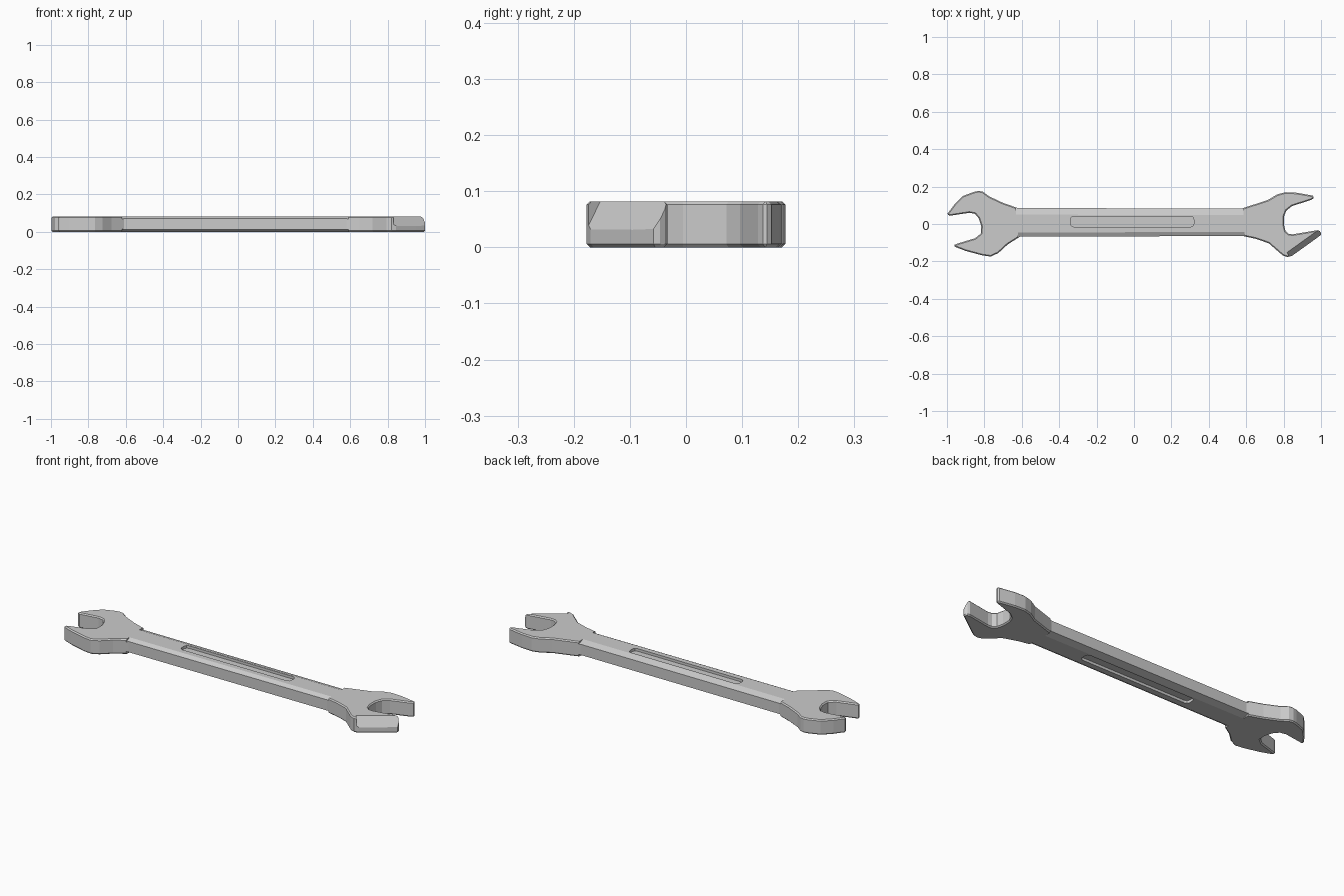
import bpy, bmesh, math
from mathutils import Vector

if "Cube" in bpy.data.objects:
    bpy.data.objects.remove(bpy.data.objects["Cube"])

H = 0.082  # overall thickness


def make_object(name, bm):
    bmesh.ops.recalc_face_normals(bm, faces=bm.faces[:])
    me = bpy.data.meshes.new(name)
    bm.to_mesh(me)
    bm.free()
    ob = bpy.data.objects.new(name, me)
    bpy.context.collection.objects.link(ob)
    return ob


def prism(name, bottom, top):
    """Solid between two matching closed rings."""
    bm = bmesh.new()
    a = [bm.verts.new(p) for p in bottom]
    b = [bm.verts.new(p) for p in top]
    bm.faces.new(a[::-1])
    bm.faces.new(b)
    n = len(a)
    for i in range(n):
        j = (i + 1) % n
        bm.faces.new((a[i], a[j], b[j], b[i]))
    return make_object(name, bm)


def chamfer(p, q, inset, depth, top):
    """Wedge that shaves the upper or lower rim along p-q (interior on the left)."""
    p, q = Vector(p), Vector(q)
    d = (q - p).normalized()
    out = Vector((d.y, -d.x))
    prof = [(-2 * inset, depth), (inset, -2 * depth), (inset, depth)]
    rings = []
    for e in (p, q):
        rings.append([(e.x + out.x * o, e.y + out.y * o, H + z if top else -z) for o, z in prof])
    return prism("chamfer_cutter", *rings)


# Outline of the whole wrench, clockwise from the left upper jaw tip
left_top = [(-1.0, 0.052), (-0.96, 0.105), (-0.915, 0.15), (-0.855, 0.172), (-0.83, 0.177),
            (-0.808, 0.173), (-0.775, 0.148), (-0.70, 0.113), (-0.62, 0.085)]
right_jaws = [(0.575, 0.083), (0.65, 0.107), (0.715, 0.128), (0.765, 0.158), (0.81, 0.17),
              (0.87, 0.167), (0.955, 0.152), (0.965, 0.14), (0.945, 0.128), (0.845, 0.096),
              (0.815, 0.072), (0.802, 0.04), (0.802, -0.005), (0.81, -0.038), (0.828, -0.053),
              (0.85, -0.055), (0.98, -0.033), (0.998, -0.04), (1.0, -0.058), (0.95, -0.095),
              (0.845, -0.17), (0.82, -0.177), (0.795, -0.168), (0.72, -0.103), (0.65, -0.079),
              (0.58, -0.064)]
left_bottom = [(-0.61, -0.068), (-0.675, -0.109), (-0.725, -0.155), (-0.765, -0.174),
               (-0.81, -0.168), (-0.90, -0.144), (-0.955, -0.123), (-0.964, -0.113),
               (-0.945, -0.105), (-0.85, -0.076), (-0.818, -0.05), (-0.817, -0.01),
               (-0.83, 0.03), (-0.85, 0.054), (-0.88, 0.06), (-0.985, 0.044)]
outline = left_top + right_jaws + left_bottom
wrench = prism("wrench_body", [(x, y, 0) for x, y in outline], [(x, y, H) for x, y in outline])

# Softened rim
bev = wrench.modifiers.new("rim", 'BEVEL')
bev.width = 0.006
bev.segments = 1
bev.limit_method = 'ANGLE'
bev.angle_limit = math.radians(60)

cutters = []
# Sloped handle shoulders and the undercut of the lower right jaw
for top in (True, False):
    cutters.append(chamfer((0.585, 0.083), (-0.63, 0.085), 0.035, 0.012, top))
    cutters.append(chamfer((-0.62, -0.068), (0.59, -0.064), 0.022, 0.012, top))
cutters.append(chamfer((0.835, -0.177), (1.03, -0.037), 0.03, 0.05, True))

# Long rounded grooves in the upper and lower faces
for z in (H, 0):
    rings = []
    for dz in (-0.014, 0.014):
        ring = []
        for cx, cy, a0 in ((0.303, 0.024, 0), (-0.323, 0.024, 90), (-0.323, 0.002, 180), (0.303, 0.002, 270)):
            for k in range(3):
                a = math.radians(a0 + 45 * k)
                ring.append((cx + 0.017 * math.cos(a), cy + 0.017 * math.sin(a), z + dz))
        rings.append(ring)
    cutters.append(prism("groove_cutter", *rings))

for c in cutters:
    m = wrench.modifiers.new("cut", 'BOOLEAN')
    m.operation = 'DIFFERENCE'
    m.solver = 'EXACT'
    m.object = c
    c.hide_render = True

# Bake the cuts and remove the helpers
bpy.context.view_layer.update()
dg = bpy.context.evaluated_depsgraph_get()
mesh = bpy.data.meshes.new_from_object(wrench.evaluated_get(dg))
wrench.modifiers.clear()
wrench.data = mesh
for c in cutters:
    bpy.data.objects.remove(c)
